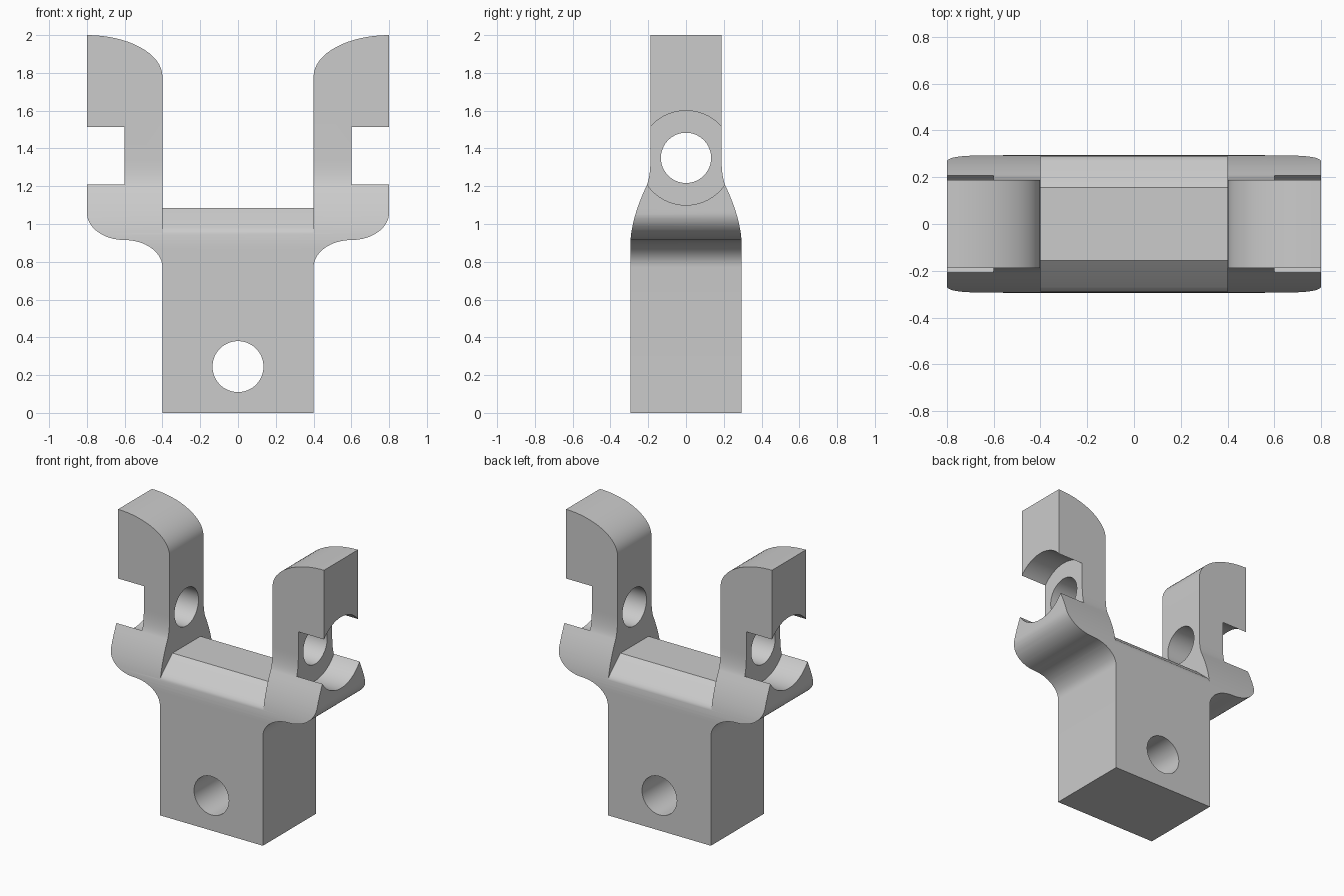
import bpy, bmesh
from math import sin, cos, pi, radians
from mathutils import Matrix, Vector

cube = bpy.data.objects.get("Cube")
if cube:
    bpy.data.objects.remove(cube, do_unlink=True)

STEPS = 16

grey = bpy.data.materials.new("plain grey")
grey.use_nodes = True
grey.diffuse_color = (0.6, 0.6, 0.6, 1)
grey.node_tree.nodes["Principled BSDF"].inputs["Base Color"].default_value = (0.6, 0.6, 0.6, 1)


def finish(bm, name):
    bmesh.ops.recalc_face_normals(bm, faces=bm.faces)
    mesh = bpy.data.meshes.new(name)
    bm.to_mesh(mesh)
    bm.free()
    mesh.materials.append(grey)
    obj = bpy.data.objects.new(name, mesh)
    bpy.context.collection.objects.link(obj)
    return obj


def prism(name, outline, axis, half):
    """Extrude a closed outline symmetrically along x or y."""
    bm = bmesh.new()
    if axis == "x":
        verts = [bm.verts.new((-half, a, z)) for a, z in outline]
        move = Vector((2 * half, 0, 0))
    else:
        verts = [bm.verts.new((a, -half, z)) for a, z in outline]
        move = Vector((0, 2 * half, 0))
    face = bm.faces.new(verts)
    out = bmesh.ops.extrude_face_region(bm, geom=[face], use_keep_orig=True)
    bmesh.ops.translate(bm, vec=move, verts=[v for v in out["geom"] if isinstance(v, bmesh.types.BMVert)])
    return finish(bm, name)


def cylinder(name, axis, centre, radius, depth):
    bm = bmesh.new()
    turn = Matrix.Rotation(pi / 2, 4, "Y" if axis == "x" else "X")
    bmesh.ops.create_cone(bm, cap_ends=True, segments=64, radius1=radius, radius2=radius,
                          depth=depth, matrix=Matrix.Translation(centre) @ turn)
    return finish(bm, name)


def combine(target, other, operation):
    mod = target.modifiers.new("cut", "BOOLEAN")
    mod.operation = operation
    mod.solver = "EXACT"
    mod.object = other
    bpy.context.view_layer.objects.active = target
    bpy.ops.object.modifier_apply(modifier=mod.name)
    bpy.data.objects.remove(other, do_unlink=True)


def arc(cx, cz, rx, rz, start, end):
    angles = [start + (end - start) * i / STEPS for i in range(STEPS + 1)]
    return [(cx + rx * cos(a), cz + rz * sin(a)) for a in angles]


def bezier(p, q, r):
    ts = [i / STEPS for i in range(STEPS + 1)]
    return [tuple((1 - t) ** 2 * a + 2 * t * (1 - t) * b + t * t * c
                  for a, b, c in zip(p, q, r)) for t in ts]


def mirrored(half):
    return half + [(-a, z) for a, z in reversed(half)]


# Fork outline: stem, flared shoulders, upright arms with rounded tops
fork = [(0.4, 0)]
fork += arc(0.6, 0.77, 0.2, 0.145, pi, pi / 2)
fork += arc(0.6, 1.06, 0.2, 0.145, -pi / 2, 0)[1:]
fork += arc(0.8, 1.78, 0.4, 0.22, pi / 2, pi)
fork += [(0.4, 1.085)]
bracket = prism("fork_bracket", mirrored(fork), "y", 0.5)

# Side outline: thick stem necking in to thinner arms
neck = [(0.295, 0)]
neck += bezier((0.295, 0.88), (0.295, 1.02), (0.21, 1.2))
neck += bezier((0.21, 1.2), (0.188, 1.247), (0.188, 1.35))[1:]
neck += [(0.188, 2.1)]
combine(bracket, prism("side_shape", mirrored(neck), "x", 1), "INTERSECT")

# Sloping shoulders on the bridge between the arms
for s in (1, -1):
    wedge = [(0.155, 1.085), (0.27, 0.983), (0.285, 0.965), (0.296, 0.935),
             (0.4, 0.935), (0.4, 1.085)]
    combine(bracket, prism("bridge_chamfer", [(s * y, z) for y, z in wedge], "x", 0.4), "DIFFERENCE")

# Stem hole, arm holes and outer counterbores
combine(bracket, cylinder("stem_hole", "y", (0, 0, 0.245), 0.135, 1), "DIFFERENCE")
for s in (1, -1):
    combine(bracket, cylinder("arm_hole", "x", (s * 0.6, 0, 1.35), 0.133, 0.6), "DIFFERENCE")
    combine(bracket, cylinder("counterbore", "x", (s * 0.8, 0, 1.35), 0.25, 0.4), "DIFFERENCE")

# Smooth the curves, keep the corners sharp
for o in bpy.context.selected_objects:
    o.select_set(False)
bracket.select_set(True)
bpy.context.view_layer.objects.active = bracket
bpy.ops.object.shade_smooth_by_angle(angle=radians(30))
